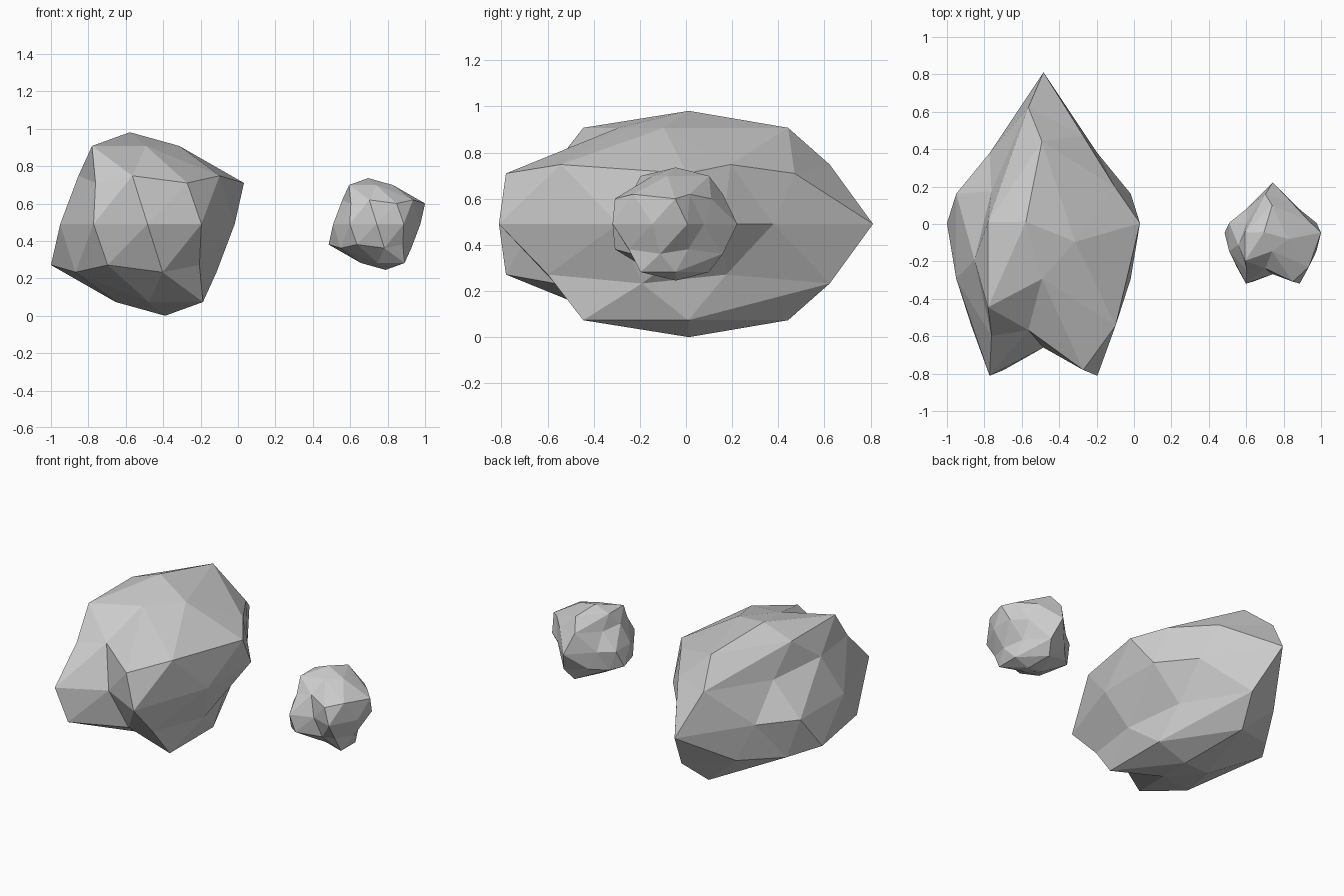
import bpy, bmesh
from math import sin, cos

if "Cube" in bpy.data.objects:
    bpy.data.objects.remove(bpy.data.objects["Cube"])

UNIT = 0.4905            # radius of the large rock
Y0, Z0 = -0.072, UNIT    # shared centre line of both rocks


def rock(name, x, scale):
    """Low-poly ball, rippled sideways by height and then lengthwise by x."""
    bm = bmesh.new()
    bmesh.ops.create_icosphere(bm, subdivisions=2, radius=1.0)
    for v in bm.verts:
        v.co.x += 0.2 * sin(5 * v.co.z)
        v.co.y += 0.2 * cos(5 * v.co.x)
    bmesh.ops.scale(bm, vec=[s * UNIT for s in scale], verts=bm.verts)
    mesh = bpy.data.meshes.new(name)
    bm.to_mesh(mesh)
    bm.free()
    obj = bpy.data.objects.new(name, mesh)
    obj.location = (x, Y0, Z0)
    bpy.context.collection.objects.link(obj)
    return obj


# Large rock, stretched front to back
rock("large_rock", -0.484, (1, 1.5, 1))
# Small rock, half size, level with the large one
rock("small_rock", -0.484 + 2.5 * UNIT, (0.5, 0.5, 0.5))
